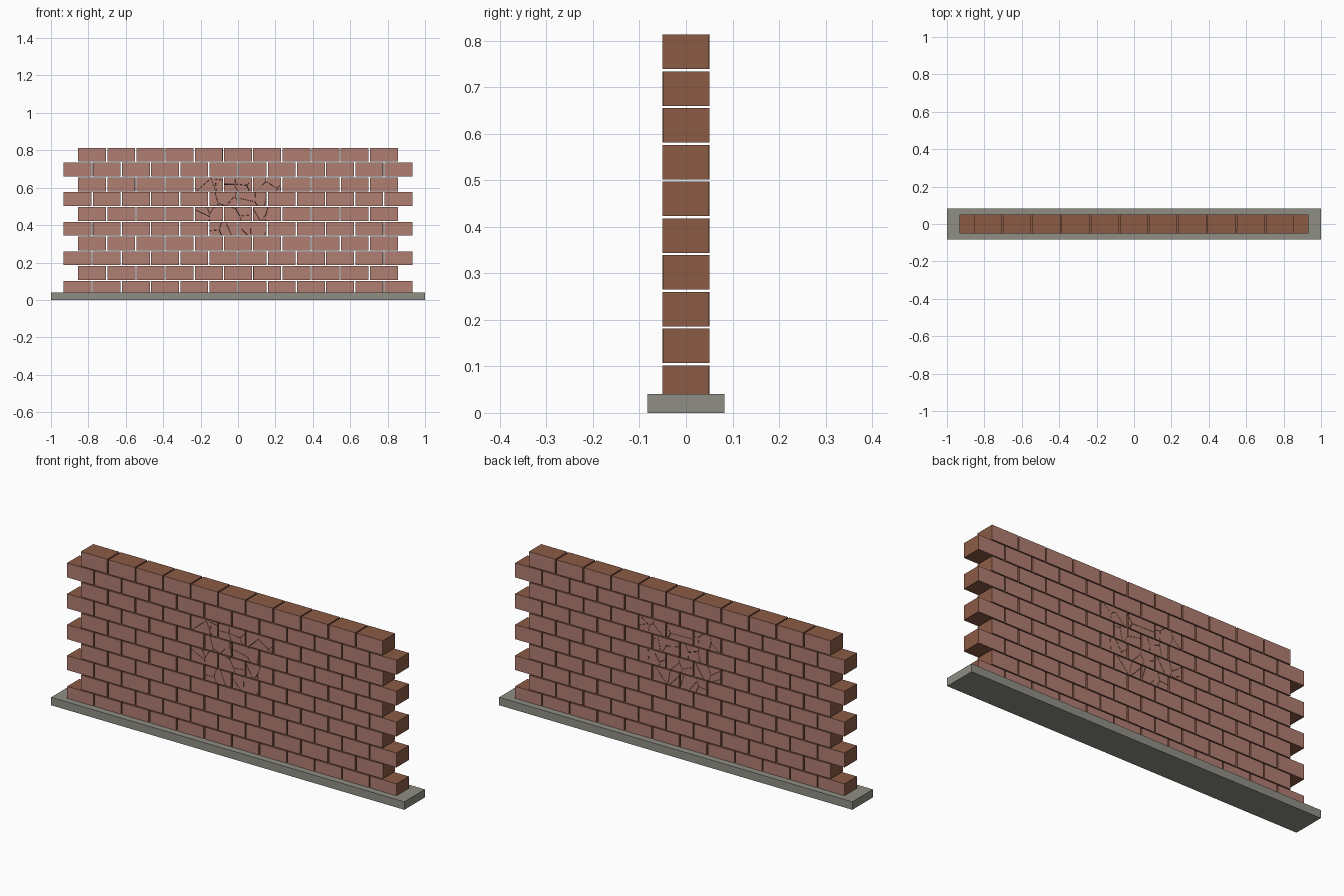
import bpy, bmesh, random
from mathutils import Vector, Matrix

random.seed(7)
cube = bpy.data.objects.get("Cube")
if cube:
    bpy.data.objects.remove(cube, do_unlink=True)

PITCH, COURSE = 0.156, 0.079          # brick spacing along and up the wall
SIZE = Vector((0.149, 0.1, 0.074))    # one brick
BASE_Z = 0.028                        # lowest course is bedded in the slab
ROWS = 10


def material(name, rgb):
    mat = bpy.data.materials.new(name)
    mat.use_nodes = True
    mat.diffuse_color = (*rgb, 1)
    mat.node_tree.nodes["Principled BSDF"].inputs["Base Color"].default_value = (*rgb, 1)
    return mat


face_clay = material("pink clay", (0.44, 0.21, 0.165))
side_clay = material("brown clay", (0.26, 0.105, 0.06))
concrete = material("grey concrete", (0.28, 0.275, 0.235))


def box(size):
    bm = bmesh.new()
    bmesh.ops.create_cube(bm, size=1)
    bmesh.ops.scale(bm, vec=size, verts=bm.verts)
    return bm


def finish(bm, name, mats, location):
    # Broad front and back faces are pink, all others brown
    bm.normal_update()
    if len(mats) > 1:
        for f in bm.faces:
            f.material_index = 0 if abs(f.normal.y) > 0.95 else 1
    mesh = bpy.data.meshes.new(name)
    bm.to_mesh(mesh)
    bm.free()
    for m in mats:
        mesh.materials.append(m)
    obj = bpy.data.objects.new(name, mesh)
    obj.location = location
    bpy.context.collection.objects.link(obj)
    return obj


def shatter(name, location, pieces=5):
    # Split a brick into cells, each trimmed halfway to its neighbours
    seeds = [Vector([random.uniform(-0.5, 0.5) * s for s in SIZE]) for _ in range(pieces)]
    for s in seeds:
        s.y *= 0.3
    for i, seed in enumerate(seeds):
        bm = box(SIZE)
        for other in seeds:
            if other is seed:
                continue
            away = (other - seed).normalized()
            cut = bmesh.ops.bisect_plane(
                bm, geom=bm.verts[:] + bm.edges[:] + bm.faces[:],
                plane_co=(seed + other) / 2 - away * 0.0006,
                plane_no=away, clear_outer=True)
            edges = [e for e in cut["geom_cut"] if isinstance(e, bmesh.types.BMEdge)]
            if edges:
                bmesh.ops.contextual_create(bm, geom=edges)
        bmesh.ops.recalc_face_normals(bm, faces=bm.faces)
        if bm.faces:
            finish(bm, f"{name}_fragment_{i + 1}", (face_clay, side_clay), location)
        else:
            bm.free()


# Base slab
finish(box((2, 0.166, 0.041)), "base_slab", (concrete,), (0, 0, 0.0205))

# Brick courses in running bond, with a cracked patch in the middle
for row in range(ROWS):
    count = 12 - row % 2
    z = BASE_Z + row * COURSE + SIZE.z / 2
    for col in range(count):
        x = (col - (count - 1) / 2) * PITCH
        name = f"brick_{row + 1}_{col + 1}"
        if 4 <= row <= 7 and abs(x) < 0.2:
            shatter(name, (x, 0, z))
        else:
            bm = box(SIZE)
            turn = Matrix.Rotation(random.uniform(-0.005, 0.005), 3, 'Z')
            bmesh.ops.rotate(bm, matrix=turn, verts=bm.verts)
            finish(bm, name, (face_clay, side_clay), (x, 0, z))
